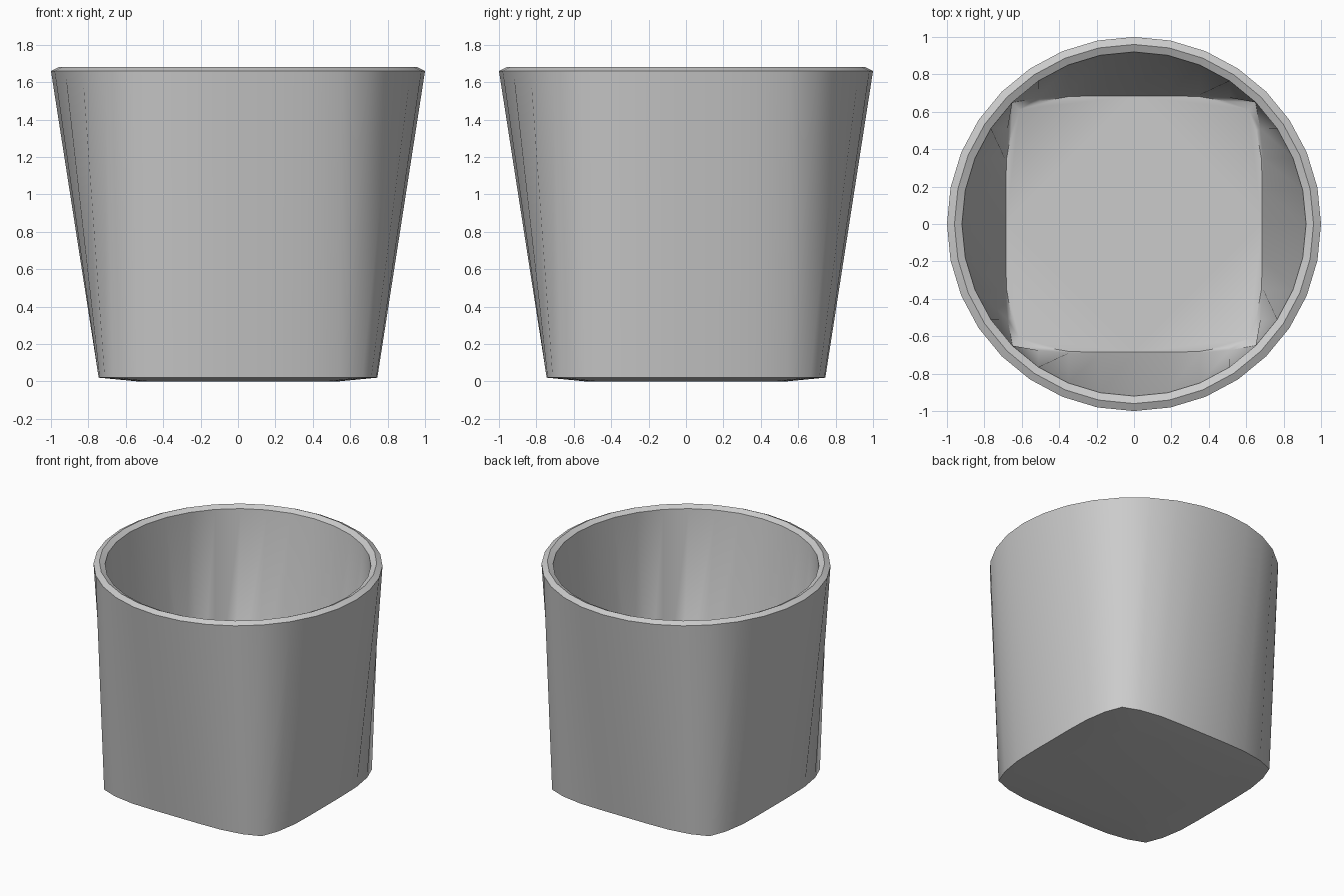
import bpy, bmesh, math

cube = bpy.data.objects.get("Cube")
if cube:
    bpy.data.objects.remove(cube, do_unlink=True)


def flat_material(name, rgb):
    mat = bpy.data.materials.new(name)
    mat.use_nodes = True
    colour = (*rgb, 1.0)
    mat.diffuse_color = colour
    mat.node_tree.nodes["Principled BSDF"].inputs["Base Color"].default_value = colour
    return mat


def circle(radius):
    """Round outline with 32 points."""
    return [(radius * math.cos(math.tau * i / 32), radius * math.sin(math.tau * i / 32))
            for i in range(32)]


def soft_square(eighth):
    """Rounded square outline from the points between mid-side and corner."""
    quarter = eighth + [(y, x) for x, y in reversed(eighth[:-1])]
    outline = []
    for turn in ((1, 0), (0, 1), (-1, 0), (0, -1)):
        c, s = turn
        outline += [(x * c - y * s, x * s + y * c) for x, y in quarter[:-1]]
    return outline


def scaled(outline, factor):
    return [(x * factor, y * factor) for x, y in outline]


# Outlines of the foot, the inner wall base and the floor
foot = soft_square([(.745, 0), (.745, .19), (.74, .375), (.713, .54), (.665, .665)])
inner_base = soft_square([(.69, 0), (.69, .18), (.69, .35), (.675, .51), (.65, .65)])
floor = soft_square([(.685, 0), (.685, .17), (.682, .345), (.655, .5), (.612, .612)])

# Sections from the underside, up the outside, over the rim and down the inside
sections = [
    (scaled(foot, .72), 0), (foot, .02),
    (circle(1.0), 1.66), (circle(.96), 1.68), (circle(.92), 1.66),
    (inner_base, .1), (floor, .08),
]

bm = bmesh.new()
rings = [[bm.verts.new((x, y, z)) for x, y in outline] for outline, z in sections]
for low, high in zip(rings, rings[1:]):
    for i in range(32):
        j = (i + 1) % 32
        bm.faces.new((low[i], low[j], high[j], high[i]))
bm.faces.new(list(reversed(rings[0])))
bm.faces.new(rings[-1])
bmesh.ops.recalc_face_normals(bm, faces=bm.faces)

mesh = bpy.data.meshes.new("cup")
bm.to_mesh(mesh)
bm.free()
mesh.materials.append(flat_material("plain grey", (.6, .6, .6)))
cup = bpy.data.objects.new("cup", mesh)
bpy.context.collection.objects.link(cup)

# Smooth walls, crisp rim and foot
bpy.context.view_layer.objects.active = cup
cup.select_set(True)
bpy.ops.object.shade_smooth_by_angle(angle=math.radians(50))
